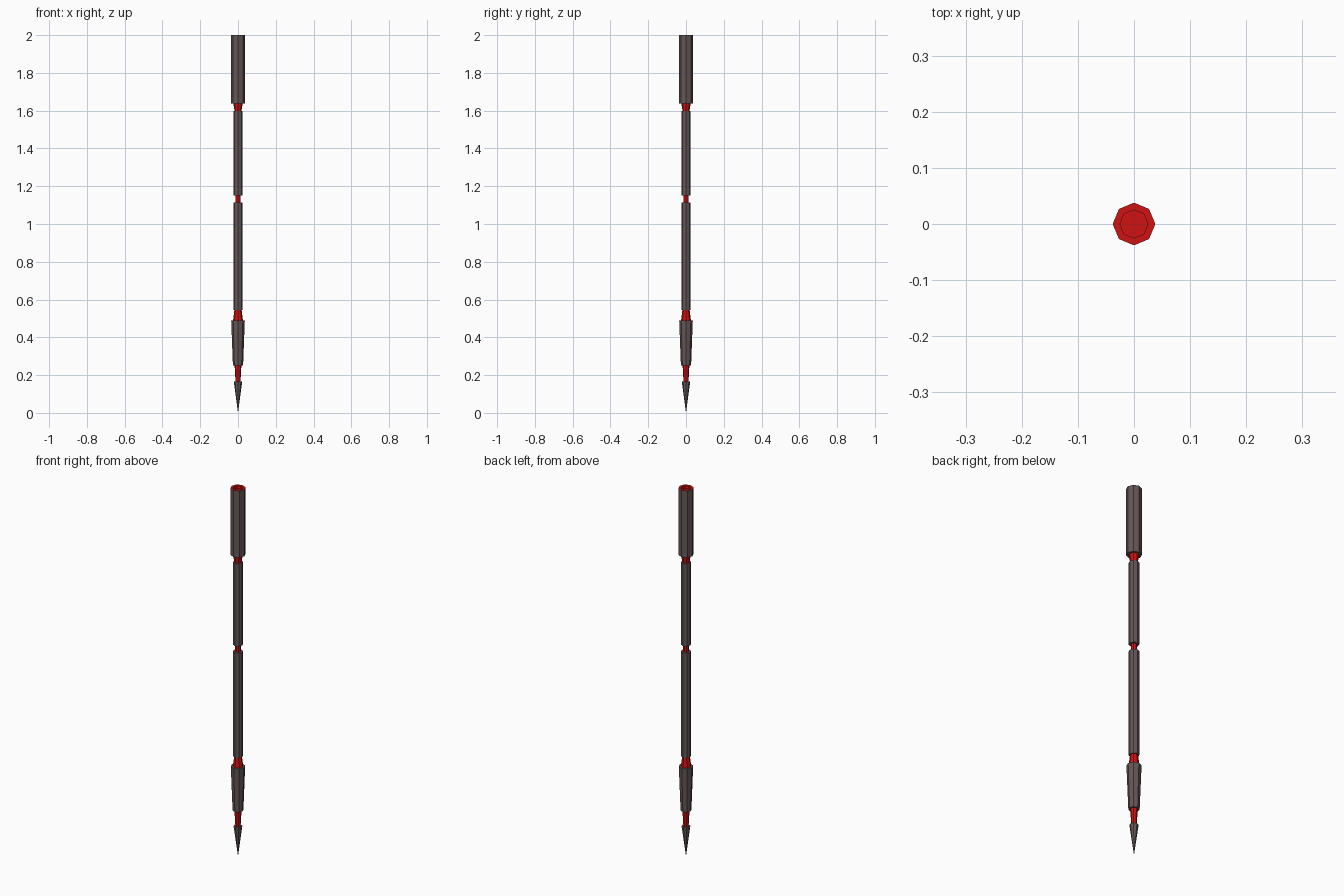
import bpy, bmesh, math

if "Cube" in bpy.data.objects:
    bpy.data.objects.remove(bpy.data.objects["Cube"])

SIDES = 8


def material(name, rgb):
    m = bpy.data.materials.new(name)
    m.diffuse_color = (*rgb, 1)
    m.use_nodes = True
    m.node_tree.nodes["Principled BSDF"].inputs["Base Color"].default_value = m.diffuse_color
    return m


GREY = material("warm dark grey", (0.13, 0.095, 0.095))
RED = material("deep red", (0.62, 0.006, 0.006))


def lathe(name, profile, mats, rule=lambda f: 0):
    """Spin (radius, z) points into an eight-sided part; radius 0 makes a point."""
    bm = bmesh.new()
    rings = []
    for r, z in profile:
        if r == 0:
            rings.append([bm.verts.new((0, 0, z))] * SIDES)
        else:
            rings.append([bm.verts.new((r * math.cos(i * math.tau / SIDES),
                                        r * math.sin(i * math.tau / SIDES), z))
                          for i in range(SIDES)])
    for a, b in zip(rings, rings[1:]):
        for i in range(SIDES):
            j = (i + 1) % SIDES
            corners = list(dict.fromkeys((a[i], a[j], b[j], b[i])))
            bm.faces.new(corners)
    bmesh.ops.recalc_face_normals(bm, faces=bm.faces)
    bm.normal_update()
    for f in bm.faces:
        f.material_index = rule(f)
    me = bpy.data.meshes.new(name)
    bm.to_mesh(me)
    bm.free()
    for m in mats:
        me.materials.append(m)
    ob = bpy.data.objects.new(name, me)
    bpy.context.collection.objects.link(ob)


def segment(name, r0, z0, r1, z1, mat):
    lathe(name, [(0, z0), (r0, z0), (r1, z1), (0, z1)], [mat])


# pointed tip
lathe("tip", [(0, 0), (0.022, 0.165), (0, 0.165)], [GREY])

# grey collar and shaft sections
segment("lower_collar", 0.027, 0.25, 0.036, 0.49, GREY)
segment("lower_shaft", 0.025, 0.545, 0.025, 1.113, GREY)
segment("upper_shaft", 0.025, 1.15, 0.025, 1.597, GREY)

# red connecting necks
segment("tip_neck", 0.013, 0.164, 0.018, 0.251, RED)
segment("collar_neck", 0.026, 0.489, 0.019, 0.546, RED)
segment("middle_neck", 0.014, 1.112, 0.014, 1.151, RED)
segment("grip_neck", 0.018, 1.596, 0.025, 1.64, RED)

# grip with a red, slightly hollowed top
lathe("grip", [(0, 1.638), (0.038, 1.638), (0.038, 2.0), (0.025, 2.0),
               (0.025, 1.985), (0, 1.985)], [GREY, RED],
      lambda f: int(f.calc_center_median().z > 1.95))
